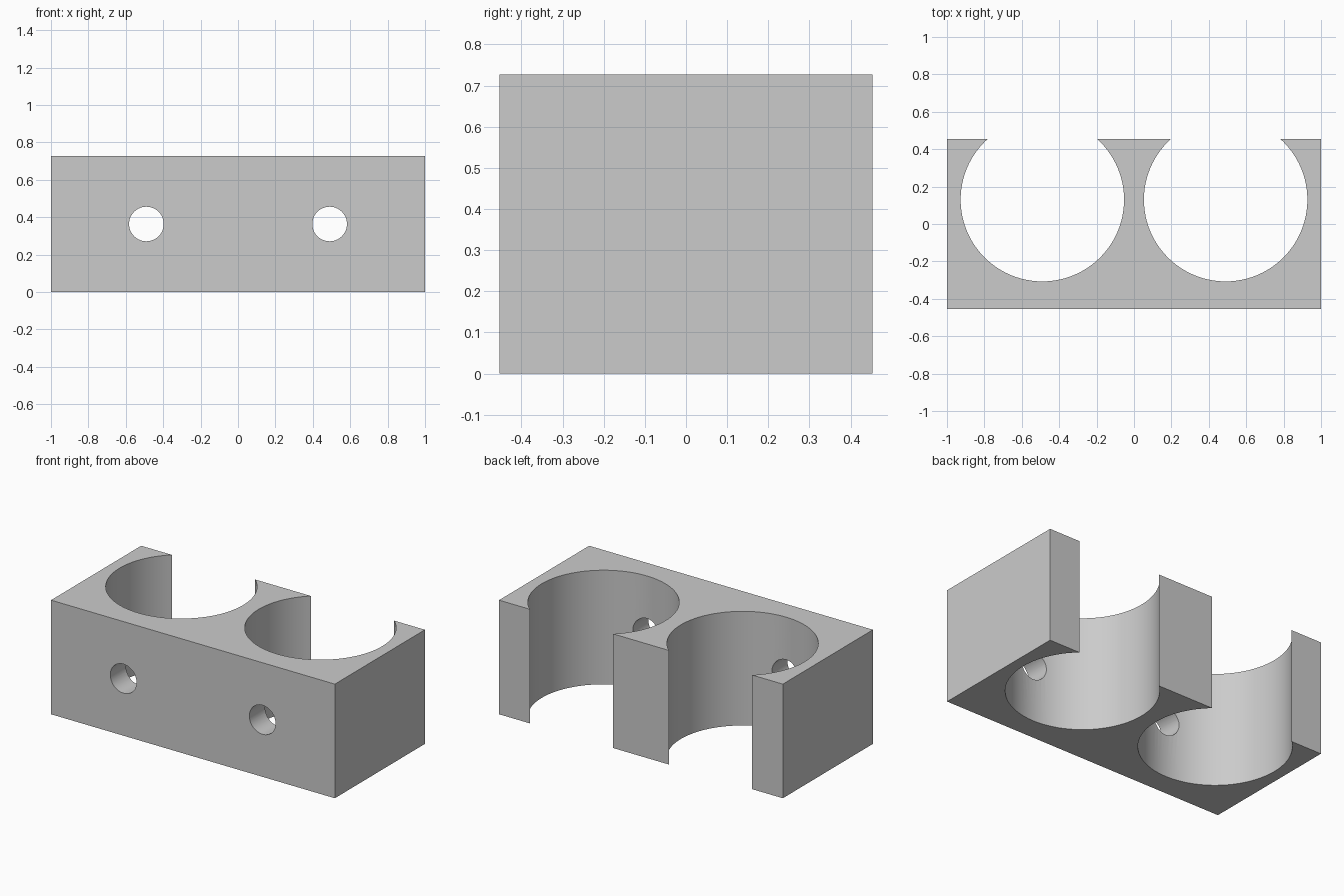
import bpy
import math

cube = bpy.data.objects.get("Cube")
if cube:
    bpy.data.objects.remove(cube, do_unlink=True)

WIDTH, DEPTH, HEIGHT = 2.0, 0.907, 0.727
BORE_X, BORE_Y, BORE_R = 0.49, 0.13, 0.437
HOLE_R = 0.0925

grey = bpy.data.materials.new("plain grey")
grey.use_nodes = True
colour = (0.6, 0.6, 0.6, 1)
grey.diffuse_color = colour
grey.node_tree.nodes["Principled BSDF"].inputs["Base Color"].default_value = colour

# Solid block
bpy.ops.mesh.primitive_cube_add(size=1, location=(0, 0, HEIGHT / 2))
block = bpy.context.object
block.name = "holder_block"
block.scale = (WIDTH, DEPTH, HEIGHT)
bpy.ops.object.transform_apply(location=False, rotation=False, scale=True)
block.data.materials.append(grey)


def drill(name, radius, length, location, sides, tilt=0):
    """Cut a round hole through the block."""
    bpy.ops.mesh.primitive_cylinder_add(
        vertices=sides, radius=radius, depth=length,
        location=location, rotation=(tilt, 0, 0))
    cutter = bpy.context.object
    cutter.name = name
    cutter.hide_render = True
    cutter.data.materials.append(grey)
    cut = block.modifiers.new(name, "BOOLEAN")
    cut.operation = "DIFFERENCE"
    cut.solver = "EXACT"
    cut.object = cutter
    bpy.context.view_layer.objects.active = block
    bpy.ops.object.modifier_apply(modifier=cut.name)
    bpy.data.objects.remove(cutter, do_unlink=True)


# Vertical bores open at the back, and a screw hole through the front wall of each
for side in (-1, 1):
    x = side * BORE_X
    drill("bore", BORE_R, 2 * HEIGHT, (x, BORE_Y, HEIGHT / 2), 96)
    drill("screw_hole", HOLE_R, 0.5, (x, -DEPTH / 2, HEIGHT / 2), 48, math.pi / 2)

# Smooth bores with crisp block edges
bpy.ops.object.select_all(action="DESELECT")
block.select_set(True)
bpy.context.view_layer.objects.active = block
bpy.ops.object.shade_smooth_by_angle(angle=math.radians(30))
